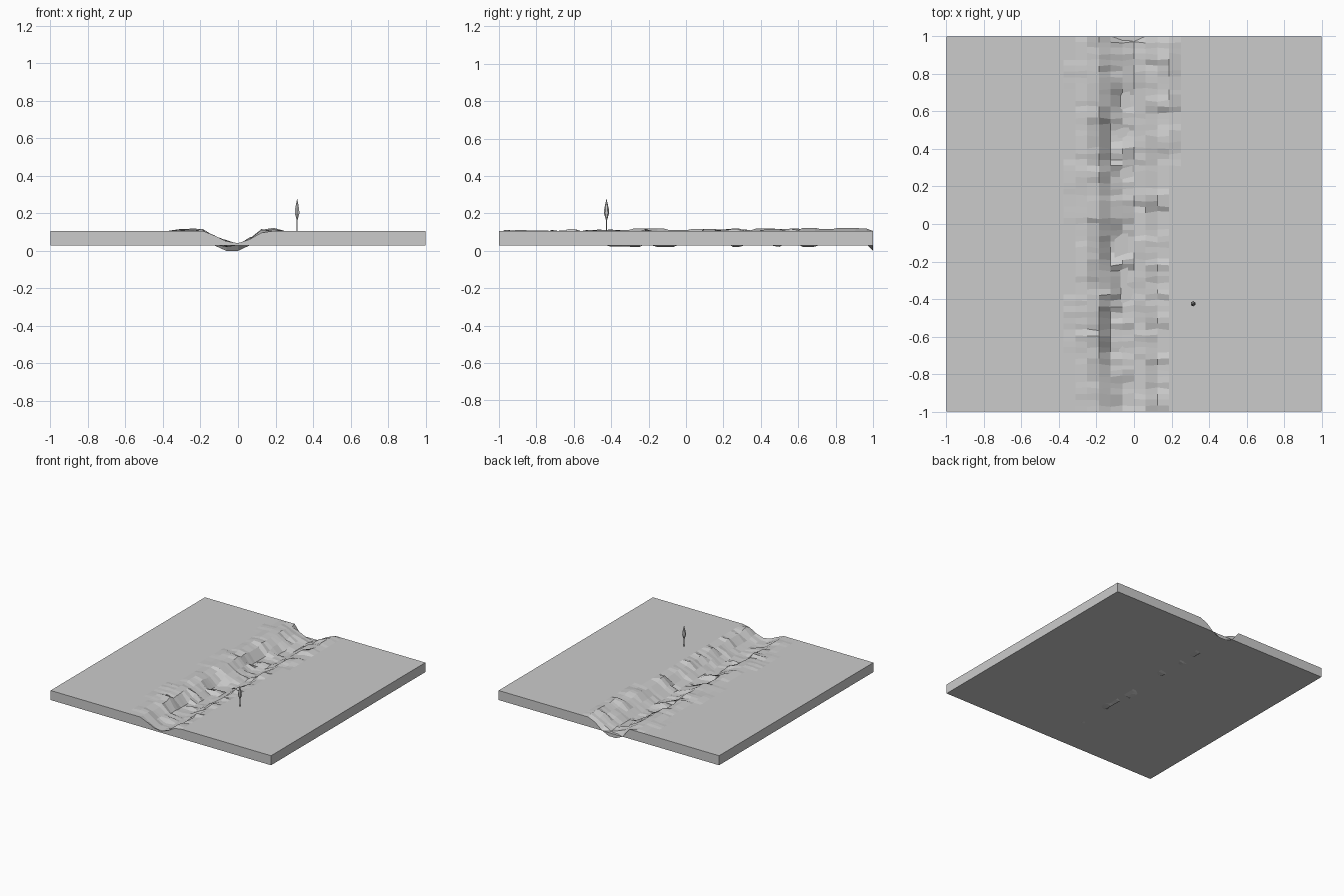
import bpy, bmesh, random
from mathutils import Matrix

if "Cube" in bpy.data.objects:
    bpy.data.objects.remove(bpy.data.objects["Cube"])

random.seed(7)
BASE, TOP, ROWS = 0.032, 0.11, 64

# channel columns and average bed profile
xs = [-1] + [i * 0.0625 for i in range(-6, 6)] + [1]
bed = {-0.3125: 0.114, -0.25: 0.116, -0.1875: 0.109, -0.125: 0.074, -0.0625: 0.048,
       0.0: 0.037, 0.0625: 0.062, 0.125: 0.107, 0.1875: 0.116}
# stretches (y start, y end) where the banks spread wider or the bed is scoured
wide_left = [(0.72, 0.85), (0.03, 0.33), (-0.66, -0.38)]
wide_right = [(0.33, 1.0)]
cliffs = [(0.33, 0.55), (-0.2, -0.03), (-0.7, -0.38)]
scours = [(-0.7, -0.55), (-0.43, -0.25), (-0.18, 0.03), (0.25, 0.35), (0.42, 0.5), (0.6, 0.7)]
back_end = {-0.1875: 0.11, -0.125: 0.033, -0.0625: 0.004, 0.0: 0.004, 0.0625: 0.033,
            0.125: 0.085, 0.1875: 0.11}
front_end = {-0.1875: 0.11, -0.125: 0.085, -0.0625: 0.055, 0.0: 0.045, 0.0625: 0.065, 0.125: 0.1}


def inside(y, spans):
    return any(a <= y <= b for a, b in spans)


def height(x, y, wobble):
    if abs(x) == 1:
        return TOP
    if y == 1:
        return back_end.get(x, TOP)
    if y == -1:
        return front_end.get(x, TOP)
    if x < -0.28 and not inside(y, wide_left):
        return TOP
    if x > 0.15 and not inside(y, wide_right):
        return TOP
    z = bed.get(x, TOP)
    if x == -0.125 and inside(y, cliffs):
        z -= 0.025
    if x == -0.0625 and inside(y, scours):
        z = 0.029
    if x in bed:
        bank = abs(x) > 0.03
        z += wobble * (1 if bank else 0.3)
    return min(max(z, 0.025), 0.135)


# ground slab with the rough stream bed cut into its top
bm = bmesh.new()
grid = []
wobble = [0.0] * len(xs)
for r in range(ROWS + 1):
    y = -1 + 2 * r / ROWS
    row = []
    for i, x in enumerate(xs):
        if random.random() < 0.4:
            amp = 0.008 if x < -0.2 else 0.015
            wobble[i] = random.uniform(-amp, amp)
        dy = random.uniform(-0.006, 0.006) if 0 < r < ROWS and abs(x) < 0.3 else 0
        row.append(bm.verts.new((x, y + dy, height(x, y, wobble[i]))))
    grid.append(row)
for r in range(ROWS):
    for i in range(len(xs) - 1):
        bm.faces.new((grid[r][i], grid[r][i + 1], grid[r + 1][i + 1], grid[r + 1][i]))

# side skirts and flat underside
rim = grid[0] + [row[-1] for row in grid[1:]] + grid[-1][-2::-1] + [row[0] for row in grid[-2:0:-1]]
low = [bm.verts.new((v.co.x, v.co.y, BASE)) for v in rim]
for k in range(len(rim)):
    n = (k + 1) % len(rim)
    bm.faces.new((rim[n], rim[k], low[k], low[n]))
bm.faces.new(low[::-1])
# settle the lowest point on z = 0
bmesh.ops.translate(bm, verts=bm.verts, vec=(0, 0, -min(v.co.z for v in bm.verts)))
mesh = bpy.data.meshes.new("stream_ground")
bm.to_mesh(mesh)
bm.free()
bpy.context.collection.objects.link(bpy.data.objects.new("stream_ground", mesh))

# slim tree: trunk and pointed crown
TX, TY = 0.315, -0.425
bpy.ops.mesh.primitive_cylinder_add(vertices=5, radius=0.003, depth=0.07, location=(TX, TY, 0.14))
bpy.context.object.name = "tree_trunk"

bm = bmesh.new()
for r1, r2, z0, z1 in ((0, 0.014, 0.155, 0.2), (0.014, 0.012, 0.2, 0.225), (0.012, 0, 0.225, 0.28)):
    bmesh.ops.create_cone(bm, segments=6, radius1=r1, radius2=r2, depth=z1 - z0,
                          matrix=Matrix.Translation((TX, TY, (z0 + z1) / 2)))
bmesh.ops.remove_doubles(bm, verts=bm.verts, dist=0.0005)
mesh = bpy.data.meshes.new("tree_crown")
bm.to_mesh(mesh)
bm.free()
bpy.context.collection.objects.link(bpy.data.objects.new("tree_crown", mesh))
